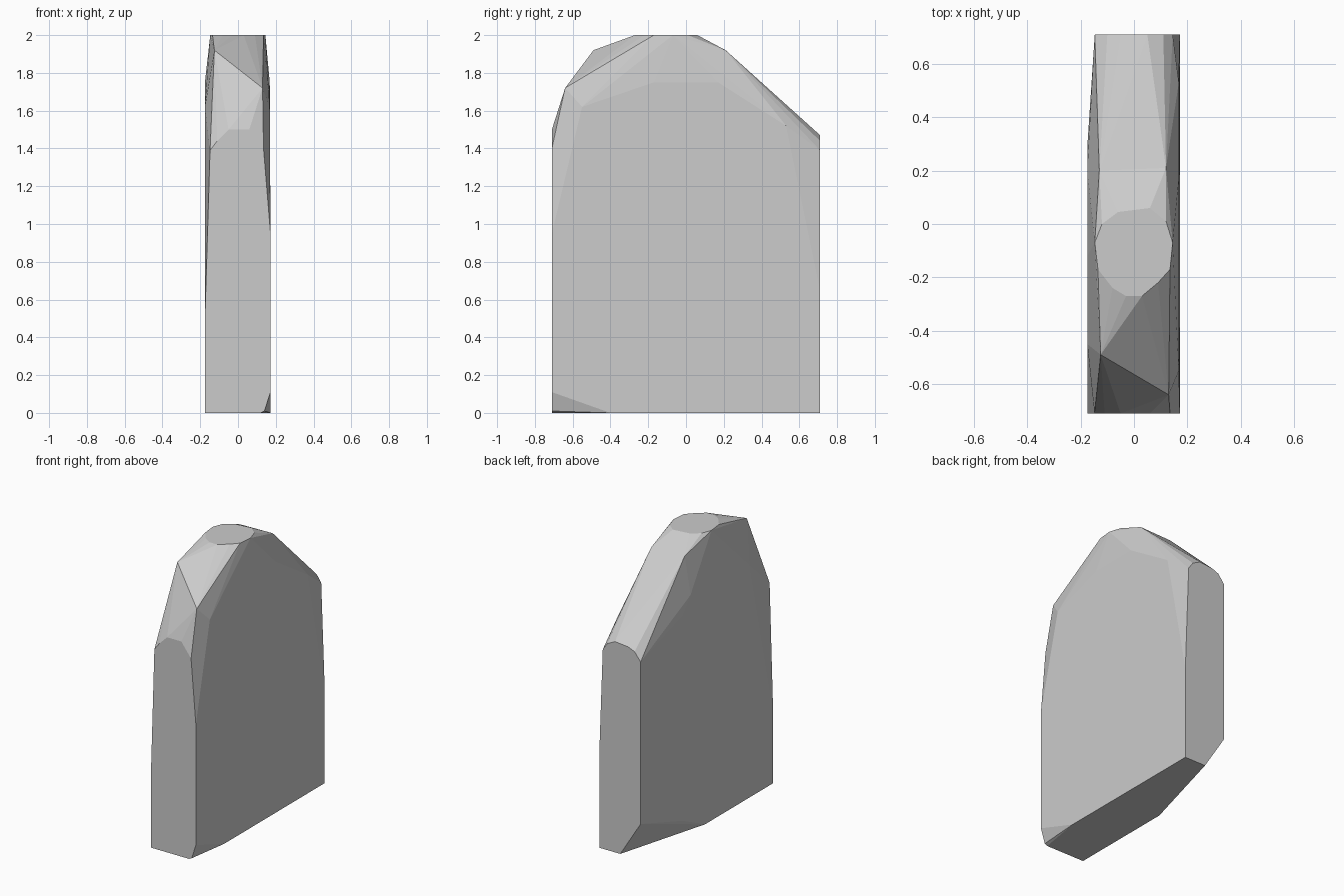
import bpy, bmesh

# Worn slab with chipped corners: convex skin over section outlines
top = [(-.12, 0), (-.06, .045), (.06, .06), (.12, .01), (.145, -.07), (.135, -.17),
       (.09, -.22), (.03, -.27), (-.03, -.27), (-.08, -.24), (-.135, -.17), (-.147, -.07)]
base = [(-.175, -.71), (.12, -.71), (.172, -.4), (.172, .71), (.01, .71), (-.175, .04)]
front = [(-.175, .1), (-.148, 1.39), (-.11, 1.44), (-.05, 1.5), (.06, 1.5),
         (.135, 1.4), (.172, .95), (.172, .11), (.14, .01)]
back = [(.172, .65), (.145, 1.39), (.11, 1.44), (.05, 1.47), (-.05, 1.46),
        (-.10, 1.44), (-.147, 1.38), (-.147, .25)]
# Shoulder corners, and upper limits of the broad flat sides
shoulders = [(-.125, -.49, 1.92), (.13, -.64, 1.72), (.12, .21, 1.92), (-.13, .2, 1.92)]
sides = [(.168, -.55, 1.62), (.168, -.17, 1.75), (.168, .17, 1.75), (.168, .53, 1.52),
         (-.175, -.45, 1.62), (-.175, -.12, 1.75), (-.175, .2, 1.66), (-.175, .29, 1.55),
         (-.175, .29, .12), (-.175, -.71, .5)]

points = [(x, y, 2) for x, y in top] + [(x, y, 0) for x, y in base]
points += [(x, -.71, z) for x, z in front] + [(x, .71, z) for x, z in back]
points += shoulders + sides

bm = bmesh.new()
for p in points:
    bm.verts.new(p)
hull = bmesh.ops.convex_hull(bm, input=bm.verts[:])
loose = [v for v in bm.verts if not v.link_faces]
bmesh.ops.delete(bm, geom=loose, context='VERTS')
bmesh.ops.dissolve_limit(bm, angle_limit=.01, verts=bm.verts[:], edges=bm.edges[:])
bmesh.ops.recalc_face_normals(bm, faces=bm.faces[:])

mesh = bpy.data.meshes.new("stone_slab")
bm.to_mesh(mesh)
bm.free()
slab = bpy.data.objects.new("stone_slab", mesh)
bpy.context.collection.objects.link(slab)
